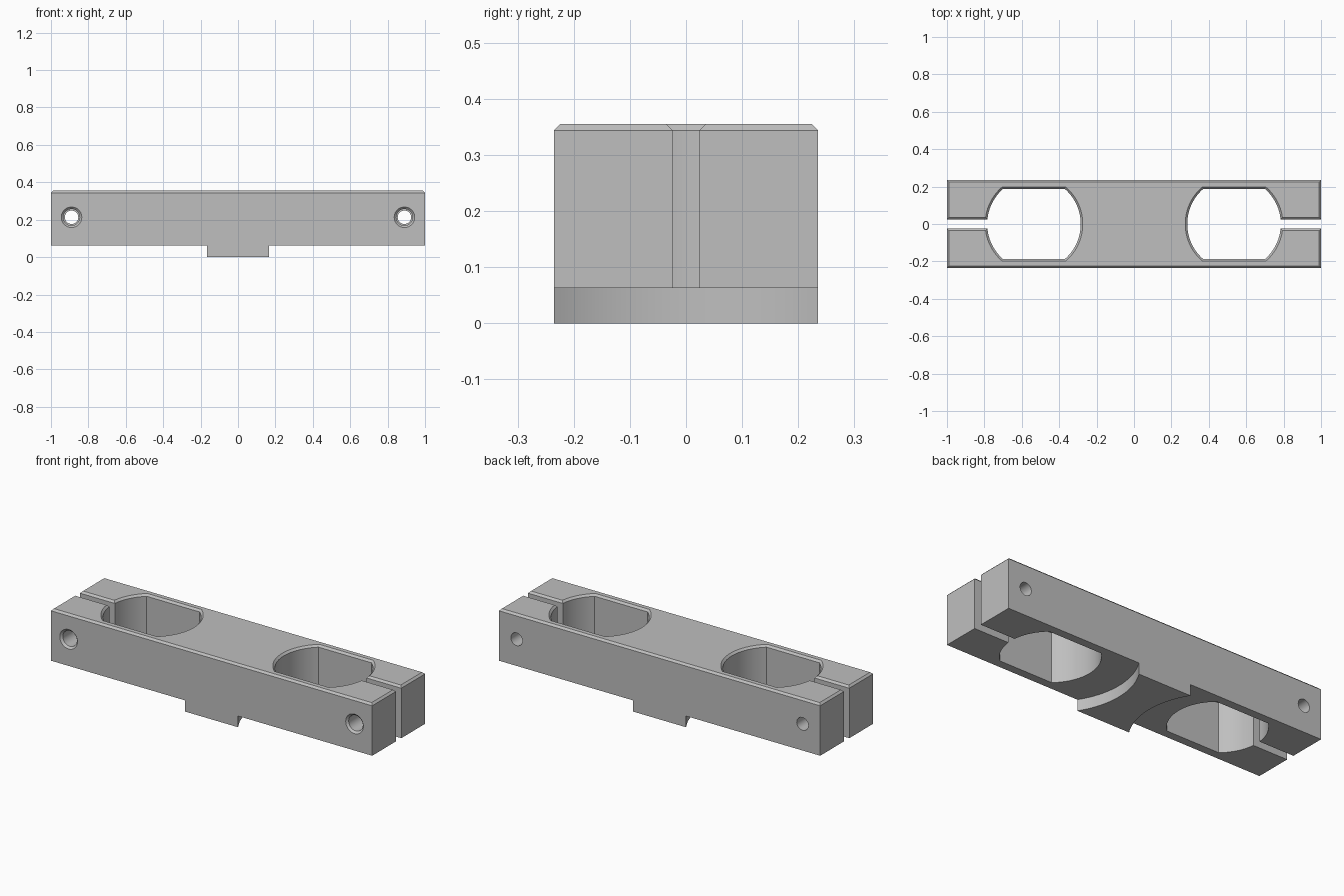
import bpy, bmesh
from math import sin, cos, asin, pi, radians

default = bpy.data.objects.get("Cube")
if default:
    bpy.data.objects.remove(default)

HALF_Y, BASE, TOP = 0.235, 0.063, 0.355
BORE_X, BORE_R, FLAT_Y = 0.535, 0.25, 0.188
SLOT, CHAMFER = 0.024, 0.011

grey = bpy.data.materials.new("plain grey")
grey.use_nodes = True
colour = (0.52, 0.52, 0.52, 1)
grey.diffuse_color = colour
grey.node_tree.nodes["Principled BSDF"].inputs["Base Color"].default_value = colour


def make_object(name, bm):
    bmesh.ops.recalc_face_normals(bm, faces=bm.faces)
    mesh = bpy.data.meshes.new(name)
    bm.to_mesh(mesh)
    bm.free()
    mesh.materials.append(grey)
    obj = bpy.data.objects.new(name, mesh)
    bpy.context.collection.objects.link(obj)
    return obj


def prism(name, outline, z0, z1, chamfer=0):
    """Extrude an outline upward and chamfer its upper rim."""
    bm = bmesh.new()
    face = bm.faces.new([bm.verts.new((x, y, z0)) for x, y in outline])
    bmesh.ops.extrude_face_region(bm, geom=[face], use_keep_orig=True)
    bm.faces.ensure_lookup_table()
    bm.verts.ensure_lookup_table()
    for v in bm.verts[len(outline):]:
        v.co.z = z1
    bmesh.ops.recalc_face_normals(bm, faces=bm.faces)
    if chamfer:
        rim = [e for e in bm.edges if all(v.co.z > z1 - 0.001 for v in e.verts)]
        bmesh.ops.bevel(bm, geom=rim, offset=chamfer, segments=1,
                        profile=0.5, affect='EDGES')
    return make_object(name, bm)


def lathe_y(name, x, z, profile, sides=40):
    """Solid of revolution along y from (y, radius) pairs."""
    bm = bmesh.new()
    rings = [[bm.verts.new((x + r * cos(2 * pi * i / sides), y,
                            z + r * sin(2 * pi * i / sides)))
              for i in range(sides)] for y, r in profile]
    for a, b in zip(rings, rings[1:]):
        for i in range(sides):
            j = (i + 1) % sides
            bm.faces.new((a[i], a[j], b[j], b[i]))
    bm.faces.new(rings[0])
    bm.faces.new(rings[-1])
    return make_object(name, bm)


def arc(cx, r, a0, a1, n):
    return [(cx + r * cos(a0 + (a1 - a0) * i / n), r * sin(a0 + (a1 - a0) * i / n))
            for i in range(n + 1)]


def combine(target, tool, operation):
    mod = target.modifiers.new(tool.name, 'BOOLEAN')
    mod.operation, mod.solver, mod.object = operation, 'EXACT', tool
    bpy.context.view_layer.objects.active = target
    bpy.ops.object.modifier_apply(modifier=mod.name)
    bpy.data.objects.remove(tool)


# Clamp bar: flat-sided bores opening through end slots
a_slot, a_flat = asin(SLOT / BORE_R), asin(FLAT_Y / BORE_R)
bore = (arc(BORE_X, BORE_R, -a_slot, -a_flat, 10)
        + arc(BORE_X, BORE_R, a_flat - pi, -pi - a_flat, 24)
        + arc(BORE_X, BORE_R, a_flat, a_slot, 10))
right_side = [(1, -HALF_Y), (1, -SLOT)] + bore + [(1, SLOT), (1, HALF_Y)]
left_side = [(-x, -y) for x, y in right_side]
bar = prism("clamp_bar", right_side + left_side, BASE, TOP, CHAMFER)

# Locating boss below, with sides concentric to the bores
boss_r = 0.438
a_boss = asin(HALF_Y / boss_r)
side = arc(BORE_X, boss_r, pi + a_boss, pi - a_boss, 24)
boss = prism("locating_boss", side + [(-x, -y) for x, y in side], 0, BASE)
combine(bar, boss, 'UNION')

# Screw holes: chamfered clearance in front, narrower behind the slot
for x in (-0.89, 0.89):
    hole = lathe_y("screw_hole", x, 0.213,
                   [(-0.3, 0.055), (-HALF_Y, 0.055), (-HALF_Y + CHAMFER, 0.044),
                    (0, 0.044), (0.001, 0.036), (0.3, 0.036)])
    combine(bar, hole, 'DIFFERENCE')

bpy.ops.object.select_all(action='DESELECT')
bar.select_set(True)
bpy.context.view_layer.objects.active = bar
bpy.ops.object.shade_smooth_by_angle(angle=radians(25))
